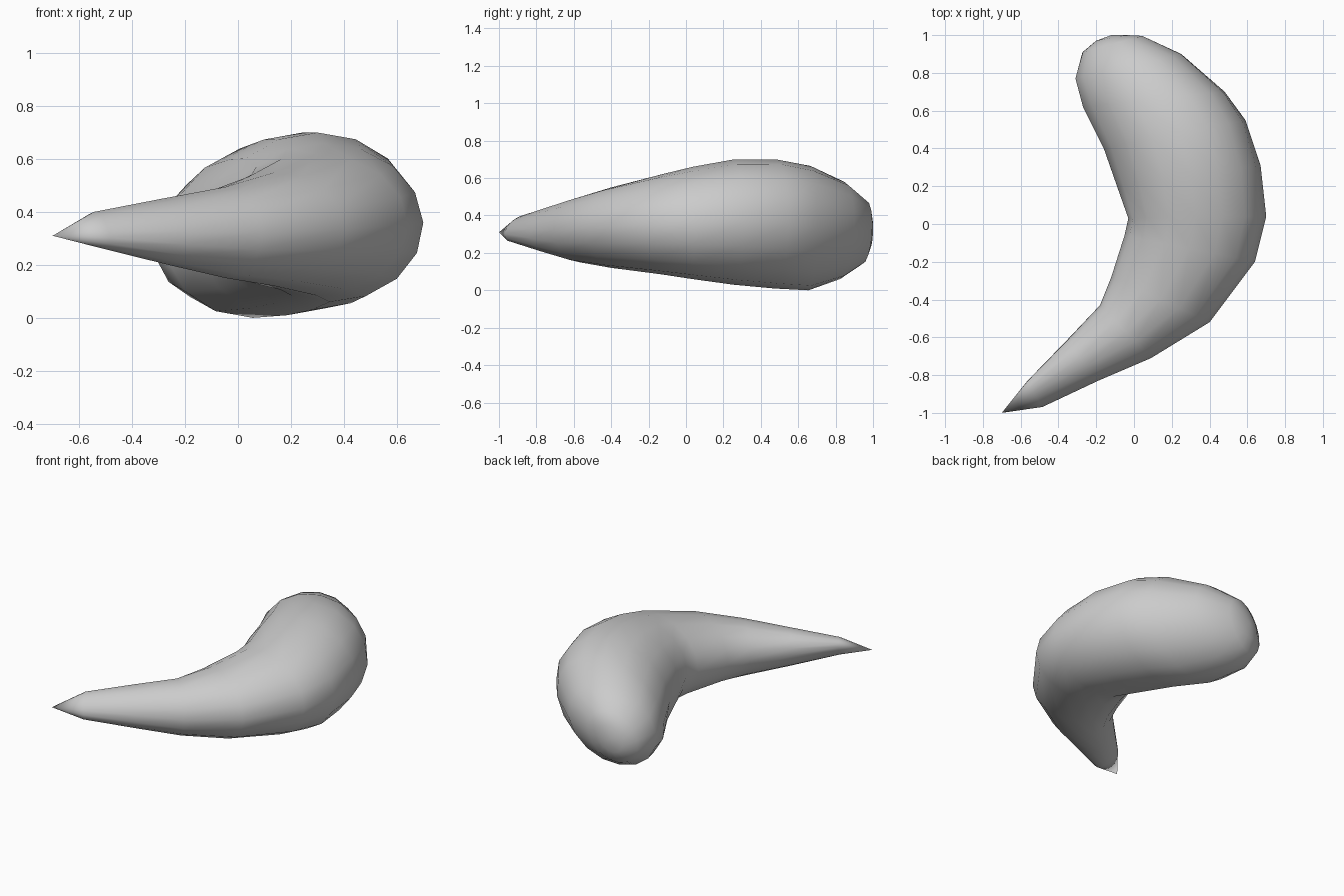
import bpy, bmesh
from math import sin, cos, tau

if "Cube" in bpy.data.objects:
    bpy.data.objects.remove(bpy.data.objects["Cube"])

SIDES = 16
# cross-sections along the bend: inner x, y, outer x, y, bottom z, top z, outward lean of the top
SECTIONS = [
    (-0.56, -0.84, -0.49, -0.96, 0.26, 0.40, -0.04),
    (-0.36, -0.62, -0.19, -0.83, 0.20, 0.45, -0.02),
    (-0.18, -0.43, 0.09, -0.71, 0.15, 0.495, 0.0),
    (-0.12, -0.28, 0.40, -0.52, 0.12, 0.55, 0.0),
    (-0.05, -0.06, 0.64, -0.20, 0.085, 0.62, 0.0),
    (-0.03, 0.03, 0.70, 0.04, 0.06, 0.66, -0.01),
    (-0.09, 0.20, 0.67, 0.31, 0.03, 0.70, 0.01),
    (-0.16, 0.40, 0.59, 0.55, 0.01, 0.70, 0.03),
    (-0.27, 0.62, 0.48, 0.70, 0.0, 0.665, 0.05),
    (-0.31, 0.77, 0.25, 0.90, 0.06, 0.58, 0.05),
    (-0.27, 0.91, 0.04, 0.995, 0.14, 0.48, 0.04),
    (-0.20, 0.97, -0.04, 1.0, 0.22, 0.40, 0.02),
]

bm = bmesh.new()


def ring(ix, iy, ox, oy, z0, z1, lean):
    """Leaning elliptical cross-section between an inner and an outer point."""
    half = ((ox - ix) ** 2 + (oy - iy) ** 2) ** 0.5 / 2
    out = []
    for i in range(SIDES):
        a = tau * i / SIDES
        u = cos(a) + lean / half * sin(a)
        out.append(bm.verts.new(((ix + ox) / 2 + u * (ox - ix) / 2,
                                 (iy + oy) / 2 + u * (oy - iy) / 2,
                                 (z0 + z1) / 2 + sin(a) * (z1 - z0) / 2)))
    return out


# Body loft, with pointed tail and rounded head
rings = [ring(*s) for s in SECTIONS]
tip = bm.verts.new((-0.70, -1.0, 0.31))
crown = bm.verts.new((-0.12, 1.0, 0.31))
for i in range(SIDES):
    j = (i + 1) % SIDES
    for a, b in zip(rings, rings[1:]):
        bm.faces.new((a[i], a[j], b[j], b[i]))
    bm.faces.new((tip, rings[0][j], rings[0][i]))
    bm.faces.new((crown, rings[-1][i], rings[-1][j]))
bmesh.ops.recalc_face_normals(bm, faces=bm.faces)
for f in bm.faces:
    f.smooth = True

mesh = bpy.data.meshes.new("curved_horn")
bm.to_mesh(mesh)
bm.free()
horn = bpy.data.objects.new("curved_horn", mesh)
bpy.context.collection.objects.link(horn)
